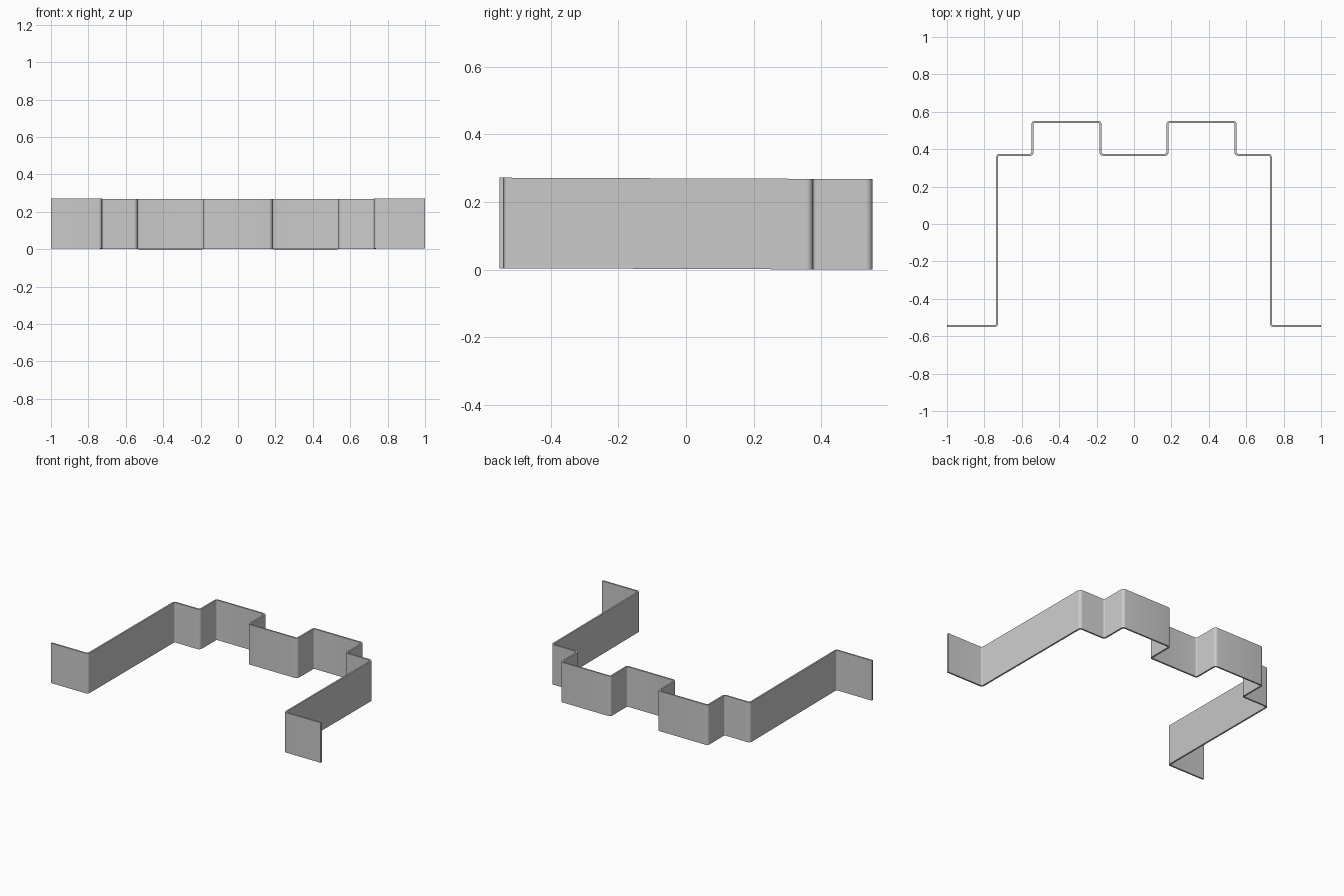
import bpy, bmesh, math
from mathutils import Vector

if "Cube" in bpy.data.objects:
    bpy.data.objects.remove(bpy.data.objects["Cube"])

THICK, HEIGHT, RADIUS, SEG = 0.011, 0.268, 0.014, 6

# Centreline of the right half of the bent strip, then mirrored
half = [(0.179, 0.37), (0.179, 0.546), (0.543, 0.546), (0.543, 0.37),
        (0.732, 0.37), (0.732, -0.546), (1.0, -0.546)]
path = [Vector((-x, y)) for x, y in reversed(half)] + [Vector(p) for p in half]


def offset_sides(pts):
    """Left and right edges of the strip, with rounded bends."""
    left, right = [], []

    def add(p, n):
        left.append(p + n * THICK / 2)
        right.append(p - n * THICK / 2)

    def normal(d):
        return Vector((-d.y, d.x))

    add(pts[0], normal((pts[1] - pts[0]).normalized()))
    for a, p, b in zip(pts, pts[1:], pts[2:]):
        d1, d2 = (p - a).normalized(), (b - p).normalized()
        turn = 1 if d1.x * d2.y - d1.y * d2.x > 0 else -1
        centre = p + (d2 - d1) * RADIUS
        for i in range(SEG + 1):
            t = math.pi / 2 * i / SEG
            out = d1 * math.sin(t) - d2 * math.cos(t)
            add(centre + out * RADIUS, -out * turn)
    add(pts[-1], normal((pts[-1] - pts[-2]).normalized()))
    return left, right


# Bent metal strip: sweep the rectangular section along the path
left, right = offset_sides(path)
bm = bmesh.new()
rings = []
for l, r in zip(left, right):
    ring = []
    for p, z in ((l, 0), (r, 0), (r, HEIGHT), (l, HEIGHT)):
        lean = 0.004 * (0.551 - p.y) / 1.102   # slight tilt towards the back
        ring.append(bm.verts.new((p.x, p.y, z + lean)))
    rings.append(ring)
for a, b in zip(rings, rings[1:]):
    for i in range(4):
        j = (i + 1) % 4
        bm.faces.new((a[i], a[j], b[j], b[i]))
bm.faces.new(rings[0])
bm.faces.new(rings[-1])
bmesh.ops.recalc_face_normals(bm, faces=bm.faces)

mesh = bpy.data.meshes.new("bent_strip_bracket")
bm.to_mesh(mesh)
bm.free()
obj = bpy.data.objects.new("bent_strip_bracket", mesh)
bpy.context.collection.objects.link(obj)
bpy.context.view_layer.objects.active = obj
obj.select_set(True)
bpy.ops.object.shade_smooth_by_angle(angle=math.radians(30))
